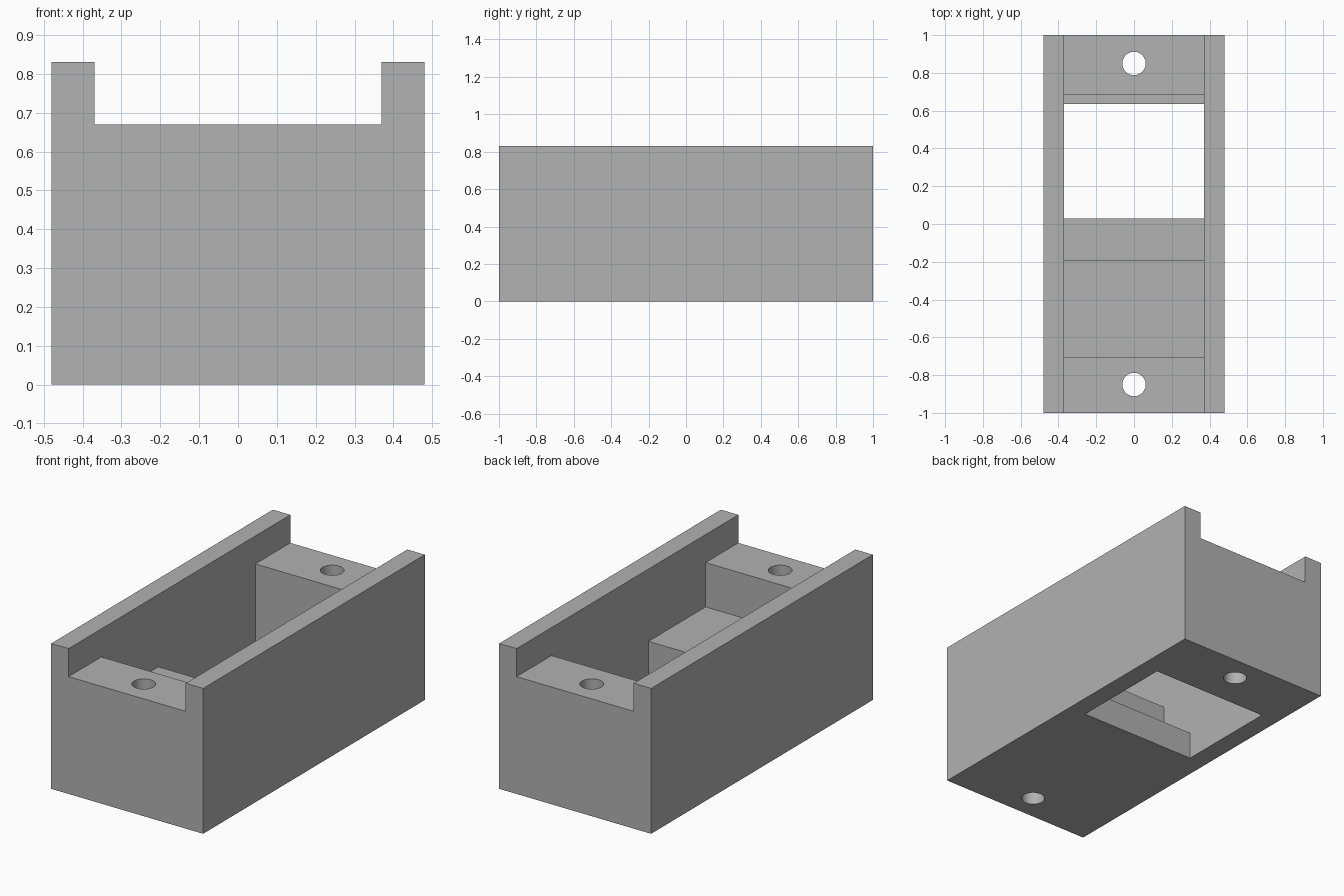
import bpy
import bmesh

LENGTH, WIDTH, HEIGHT = 2.0, 0.96, 0.83
INNER = 0.37                     # half width between the side walls
END_TOP, SHELF, FLOOR = 0.67, 0.417, 0.157

cube = bpy.data.objects.get("Cube")
if cube:
    bpy.data.objects.remove(cube, do_unlink=True)

grey = bpy.data.materials.new("plain grey")
grey.use_nodes = True
colour = (0.445, 0.445, 0.445, 1)
grey.diffuse_color = colour
grey.node_tree.nodes["Principled BSDF"].inputs["Base Color"].default_value = colour


def prism(name, profile, half_width):
    """Extrude a side profile of (y, z) points across x."""
    bm = bmesh.new()
    face = bm.faces.new([bm.verts.new((-half_width, y, z)) for y, z in profile])
    new = bmesh.ops.extrude_face_region(bm, geom=[face])["geom"]
    verts = [v for v in new if isinstance(v, bmesh.types.BMVert)]
    bmesh.ops.translate(bm, verts=verts, vec=(2 * half_width, 0, 0))
    bmesh.ops.recalc_face_normals(bm, faces=bm.faces)
    mesh = bpy.data.meshes.new(name)
    bm.to_mesh(mesh)
    bm.free()
    obj = bpy.data.objects.new(name, mesh)
    bpy.context.collection.objects.link(obj)
    obj.data.materials.append(grey)
    return obj


def cut(target, cutter):
    """Subtract the cutter from the target, then discard it."""
    cutter.hide_render = True
    mod = target.modifiers.new("cut", "BOOLEAN")
    mod.operation = "DIFFERENCE"
    mod.solver = "EXACT"
    mod.object = cutter
    bpy.context.view_layer.objects.active = target
    bpy.ops.object.modifier_apply(modifier=mod.name)
    bpy.data.objects.remove(cutter, do_unlink=True)


# Solid outer block
end = LENGTH / 2
housing = prism("housing", [(-end, 0), (end, 0), (end, HEIGHT), (-end, HEIGHT)],
                WIDTH / 2)

# Channel between the walls, stepped cavity and floor opening
cut(housing, prism("cavity_cutter", [
    (-1.2, 1), (-1.2, END_TOP), (-0.705, END_TOP),
    (-0.705, SHELF), (-0.19, SHELF),
    (-0.19, FLOOR), (0.03, FLOOR),
    (0.03, -0.2), (0.635, -0.2),
    (0.635, FLOOR), (0.685, FLOOR),
    (0.685, END_TOP), (1.2, END_TOP), (1.2, 1)], INNER))

# Screw hole through each end block
for y in (-0.85, 0.85):
    bpy.ops.mesh.primitive_cylinder_add(vertices=48, radius=0.062, depth=2,
                                        location=(0, y, 0.4))
    hole = bpy.context.object
    hole.name = "screw_hole_cutter"
    hole.data.materials.append(grey)
    cut(housing, hole)

# Smooth hole walls, sharp edges elsewhere
bpy.ops.object.select_all(action="DESELECT")
housing.select_set(True)
bpy.context.view_layer.objects.active = housing
bpy.ops.object.shade_smooth_by_angle()
